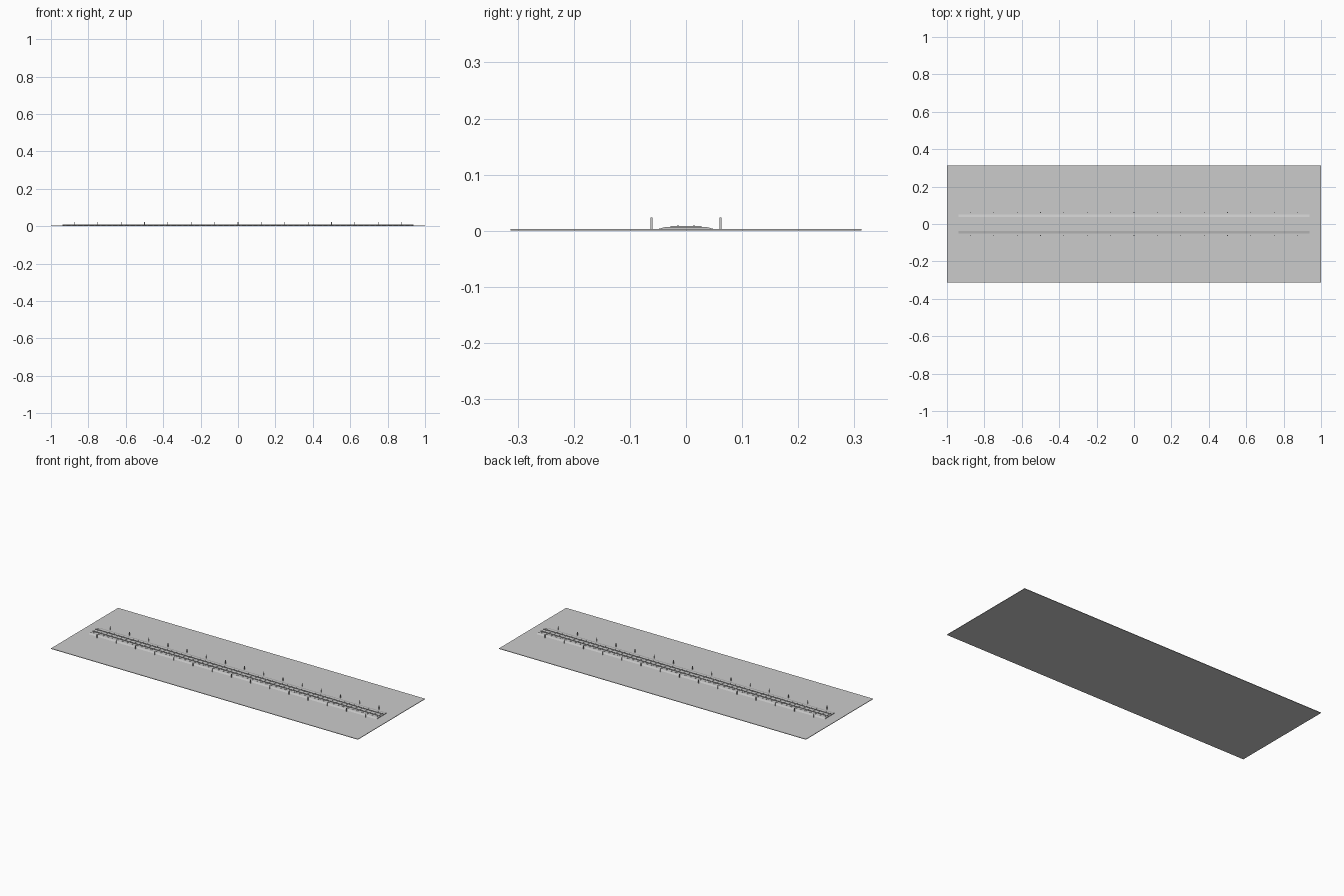
import bpy, bmesh

if "Cube" in bpy.data.objects:
    bpy.data.objects.remove(bpy.data.objects["Cube"])

def mesh_object(name, bm):
    bmesh.ops.recalc_face_normals(bm, faces=bm.faces)
    me = bpy.data.meshes.new(name)
    bm.to_mesh(me)
    bm.free()
    ob = bpy.data.objects.new(name, me)
    bpy.context.collection.objects.link(ob)
    return ob

def add_box(bm, c, s):
    vs = bmesh.ops.create_cube(bm, size=1)["verts"]
    for v in vs:
        v.co = [c[i] + v.co[i] * s[i] for i in range(3)]

def boxes(name, items):
    bm = bmesh.new()
    for c, s in items:
        add_box(bm, c, s)
    return mesh_object(name, bm)

L = 1.875

# ground slab
boxes("ground", [((0, 0, .0015), (2, .625, .003))])

# ballast bed, trapezoid section swept along x
bm = bmesh.new()
f = bm.faces.new([bm.verts.new((-L / 2, y, z)) for y, z in
                  [(-.05, .003), (.05, .003), (.0375, .0065), (-.0375, .0065)]])
ext = bmesh.ops.extrude_face_region(bm, geom=[f])["geom"]
bmesh.ops.translate(bm, vec=(L, 0, 0), verts=[v for v in ext if isinstance(v, bmesh.types.BMVert)])
mesh_object("ballast_bed", bm)

# sleepers
boxes("sleepers", [((-.9219 + i * .03125, 0, .0073), (.009, .056, .0018)) for i in range(60)])

# rails
boxes("rails", [((0, s * .0145, .009), (L, .002, .0025)) for s in (-1, 1)])

# marker posts
boxes("marker_posts", [((-.875 + i * .125, s * .0615, .0135), (.003, .003, .021))
                       for i in range(15) for s in (-1, 1)])
